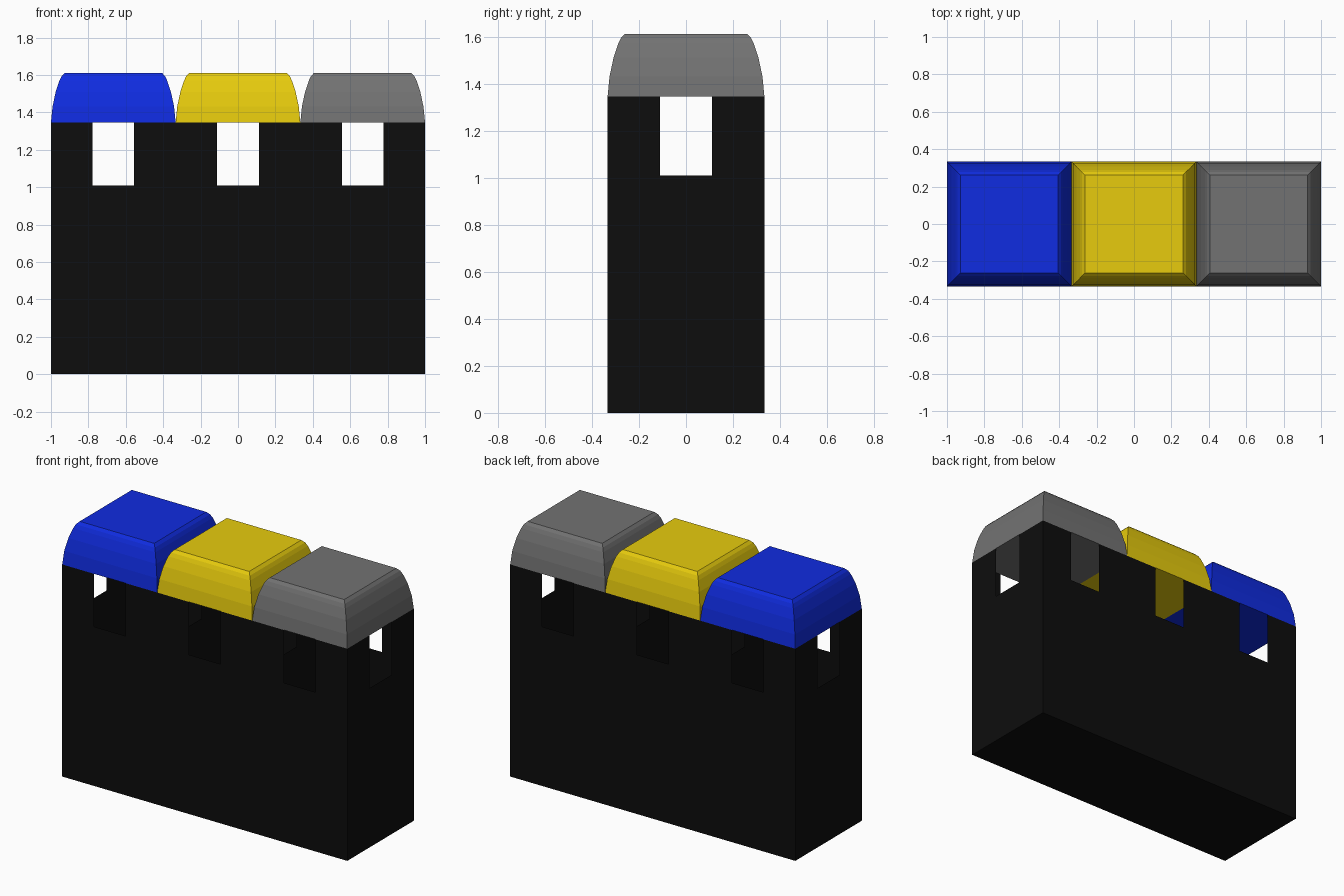
import bpy, bmesh

if "Cube" in bpy.data.objects:
    bpy.data.objects.remove(bpy.data.objects["Cube"])

H = 1 / 3            # half width of one bin
BODY_TOP = 1.345
SILL = 1.01          # lower edge of the openings
LID_PROFILE = [(H, 1.345), (0.325, 1.43), (0.308, 1.51),
               (0.288, 1.57), (0.277, 1.593), (0.261, 1.61)]


def material(name, color):
    m = bpy.data.materials.new(name)
    m.diffuse_color = color
    m.use_nodes = True
    m.node_tree.nodes["Principled BSDF"].inputs["Base Color"].default_value = m.diffuse_color
    return m


def finish(bm, name, x, mat):
    bmesh.ops.remove_doubles(bm, verts=bm.verts, dist=1e-5)
    bmesh.ops.recalc_face_normals(bm, faces=bm.faces)
    me = bpy.data.meshes.new(name)
    bm.to_mesh(me)
    bm.free()
    ob = bpy.data.objects.new(name, me)
    ob.location.x = x
    bpy.context.collection.objects.link(ob)
    if mat:
        me.materials.append(mat)


def ring(bm, h, z):
    return [bm.verts.new((sx * h, sy * h, z))
            for sx, sy in ((-1, -1), (1, -1), (1, 1), (-1, 1))]


# Thin-walled square body with an opening in the top of each wall
def bin_body(name, x, mat):
    bm = bmesh.new()
    us = [-H, -H / 3, H / 3, H]
    zs = [0, SILL, BODY_TOP]
    walls = (lambda u: (u, -H), lambda u: (H, u),
             lambda u: (-u, H), lambda u: (-H, -u))
    for wall in walls:
        for i in range(3):
            for j in range(2):
                if (i, j) == (1, 1):
                    continue
                corners = ((us[i], zs[j]), (us[i + 1], zs[j]),
                           (us[i + 1], zs[j + 1]), (us[i], zs[j + 1]))
                bm.faces.new([bm.verts.new((*wall(u), z)) for u, z in corners])
    # floor joined to the wall bottoms
    outline = [(*wall(u), 0) for wall in walls for u in us[:3]]
    bm.faces.new([bm.verts.new(p) for p in reversed(outline)])
    finish(bm, name, x, mat)


# Closed lid: square rings stacked along the rounded profile
def bin_lid(name, x, mat):
    bm = bmesh.new()
    rings = [ring(bm, h, z) for h, z in LID_PROFILE]
    bm.faces.new(rings[0][::-1])
    bm.faces.new(rings[-1])
    for a, b in zip(rings, rings[1:]):
        for i in range(4):
            k = (i + 1) % 4
            bm.faces.new((a[i], a[k], b[k], b[i]))
    finish(bm, name, x, mat)


black = material("black", (0.004, 0.004, 0.004, 1))
lids = (("blue", material("blue", (0.005, 0.025, 0.75, 1))),
        ("yellow", material("yellow", (0.8, 0.6, 0.004, 1))),
        ("grey", material("grey", (0.17, 0.17, 0.17, 1))))

# Row of three bins
for n, (color, mat) in enumerate(lids):
    x = (n - 1) * 2 * H
    bin_body(color + "_bin_body", x, black)
    bin_lid(color + "_bin_lid", x, mat)
